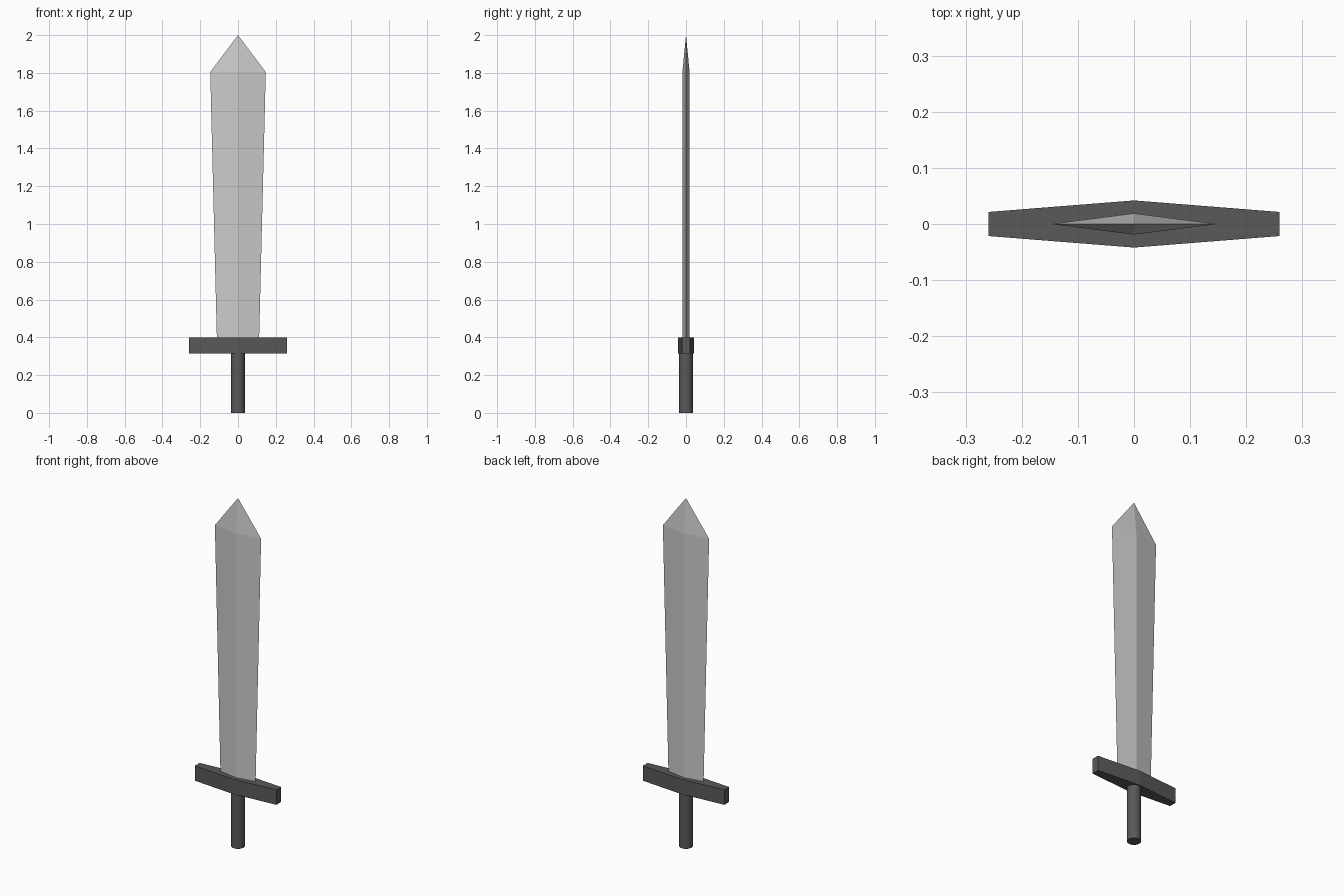
import bpy, bmesh

if "Cube" in bpy.data.objects:
    bpy.data.objects.remove(bpy.data.objects["Cube"])

dark = bpy.data.materials.new("dark_metal")
dark.diffuse_color = (0.1, 0.1, 0.1, 1)
dark.use_nodes = True
dark.node_tree.nodes["Principled BSDF"].inputs["Base Color"].default_value = dark.diffuse_color


def loft(name, sections, tip=None, mat=None):
    """Skin a stack of equal-sided outlines, given as (z, [(x, y), ...])."""
    bm = bmesh.new()
    rings = [[bm.verts.new((x, y, z)) for x, y in pts] for z, pts in sections]
    n = len(rings[0])
    for a, b in zip(rings, rings[1:]):
        for i in range(n):
            j = (i + 1) % n
            bm.faces.new((a[i], a[j], b[j], b[i]))
    bm.faces.new(rings[0][::-1])
    if tip:
        t = bm.verts.new(tip)
        for i in range(n):
            bm.faces.new((rings[-1][i], rings[-1][(i + 1) % n], t))
    else:
        bm.faces.new(rings[-1])
    bmesh.ops.recalc_face_normals(bm, faces=bm.faces)
    mesh = bpy.data.meshes.new(name)
    bm.to_mesh(mesh)
    bm.free()
    ob = bpy.data.objects.new(name, mesh)
    bpy.context.collection.objects.link(ob)
    if mat:
        mesh.materials.append(mat)
    return ob


def diamond(w, d):
    return [(w, 0), (0, d), (-w, 0), (0, -d)]


# Blade: diamond section widening upward, then closing to a point
loft("blade", [(0.4, diamond(0.112, 0.019)), (1.805, diamond(0.147, 0.019))],
     tip=(0, 0, 2.0))

# Crossguard: bar thicker in the middle, tapering to square-cut ends
w, mid, end = 0.259, 0.042, 0.0215
outline = [(w, -end), (w, end), (0, mid), (-w, end), (-w, -end), (0, -mid)]
loft("crossguard", [(0.314, outline), (0.4, outline)], mat=dark)

# Grip: plain round rod
bpy.ops.mesh.primitive_cylinder_add(vertices=32, radius=0.036, depth=0.314,
                                    location=(0, 0, 0.157))
grip = bpy.context.object
grip.name = "grip"
grip.data.materials.append(dark)
bpy.ops.object.shade_smooth_by_angle()
